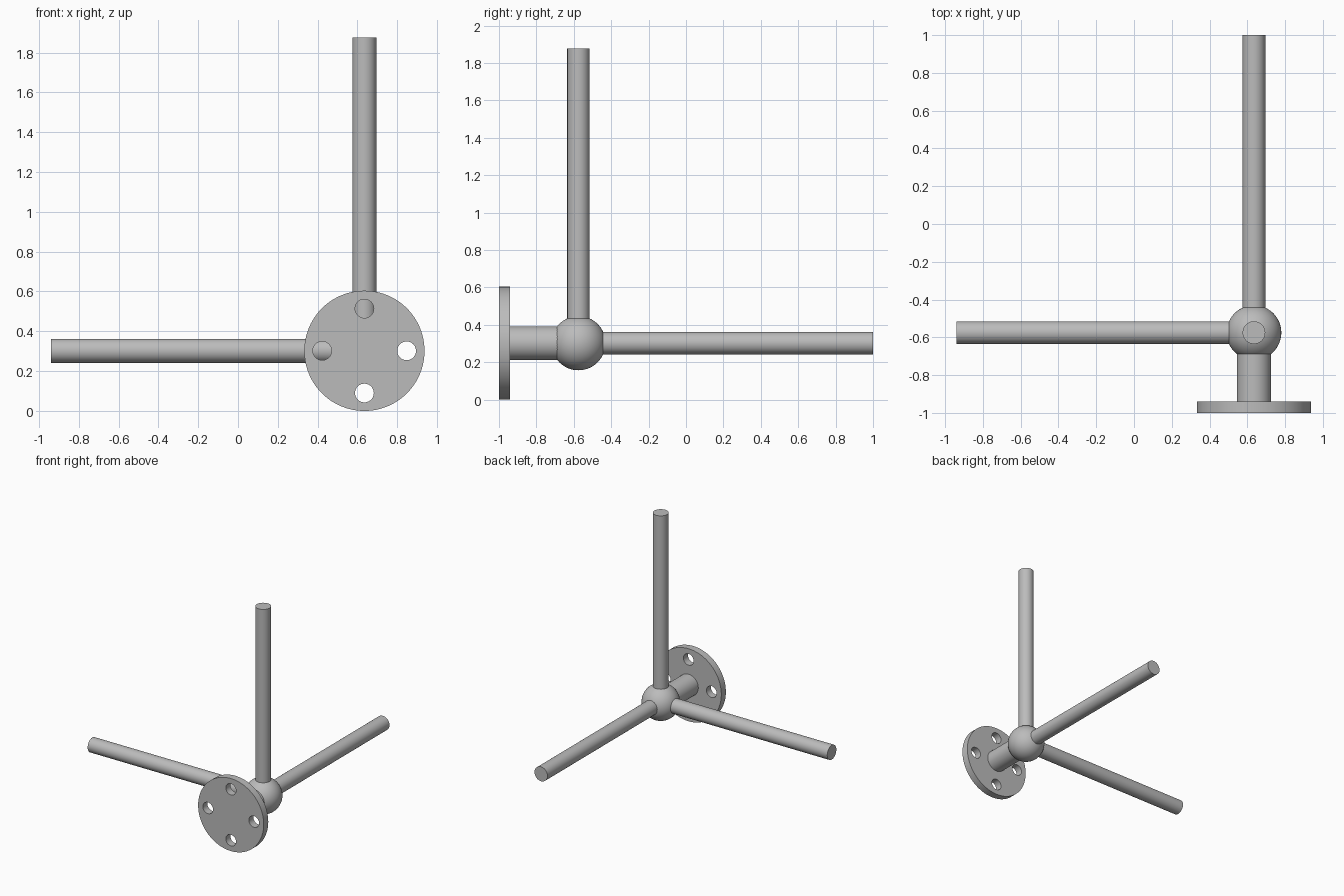
import bpy
import math
from mathutils import Vector

cube = bpy.data.objects.get("Cube")
if cube:
    bpy.data.objects.remove(cube, do_unlink=True)

HUB = Vector((0.635, -0.575, 0.302))
ROD_RADIUS, ROD_LENGTH = 0.06, 1.575
FLANGE_RADIUS, FLANGE_BACK, FLANGE_FRONT = 0.302, 0.365, 0.425
HOLE_RADIUS, HOLE_CIRCLE = 0.047, 0.212

steel = bpy.data.materials.new("grey_steel")
steel.use_nodes = True
steel.diffuse_color = (0.5, 0.5, 0.5, 1)
steel.node_tree.nodes["Principled BSDF"].inputs["Base Color"].default_value = (0.5, 0.5, 0.5, 1)


def finish(name):
    obj = bpy.context.object
    obj.name = name
    obj.data.materials.append(steel)
    bpy.ops.object.shade_smooth_by_angle(angle=math.radians(35))
    return obj


def cylinder(name, direction, start, end, radius, offset=Vector(), sides=64):
    """Cylinder along a direction from the hub, between two distances."""
    d = Vector(direction)
    bpy.ops.mesh.primitive_cylinder_add(
        vertices=sides, radius=radius, depth=end - start,
        location=HUB + offset + d * (start + end) / 2,
        rotation=d.to_track_quat("Z", "Y").to_euler())
    return finish(name)


# Central ball
bpy.ops.mesh.primitive_uv_sphere_add(segments=64, ring_count=32, radius=0.145, location=HUB)
finish("hub_ball")

# Three equal rods at right angles
for name, axis in (("right_rod", (-1, 0, 0)), ("back_rod", (0, 1, 0)), ("upright_rod", (0, 0, 1))):
    cylinder(name, axis, 0.1, ROD_LENGTH, ROD_RADIUS)

# Neck and mounting flange
FRONT = (0, -1, 0)
cylinder("flange_neck", FRONT, 0.08, FLANGE_BACK + 0.005, 0.09)
flange = cylinder("mounting_flange", FRONT, FLANGE_BACK, FLANGE_FRONT, FLANGE_RADIUS, sides=96)

# Four bolt holes through the flange
cutters = []
for i in range(4):
    a = i * math.pi / 2
    offset = Vector((math.cos(a), 0, math.sin(a))) * HOLE_CIRCLE
    cutter = cylinder("bolt_hole_cutter", FRONT, FLANGE_BACK - 0.05, FLANGE_FRONT + 0.05,
                      HOLE_RADIUS, offset, 40)
    cutter.hide_render = True
    cutters.append(cutter)
    cut = flange.modifiers.new("bolt_hole", "BOOLEAN")
    cut.operation = "DIFFERENCE"
    cut.solver = "EXACT"
    cut.object = cutter

# Apply the holes and drop the cutters
bpy.ops.object.select_all(action="DESELECT")
flange.select_set(True)
bpy.context.view_layer.objects.active = flange
for mod in [m.name for m in flange.modifiers if m.type == "BOOLEAN"]:
    while flange.modifiers[0].name != mod:
        bpy.ops.object.modifier_move_up(modifier=mod)
    bpy.ops.object.modifier_apply(modifier=mod)
for cutter in cutters:
    bpy.data.objects.remove(cutter, do_unlink=True)
bpy.ops.object.shade_smooth_by_angle(angle=math.radians(35))
